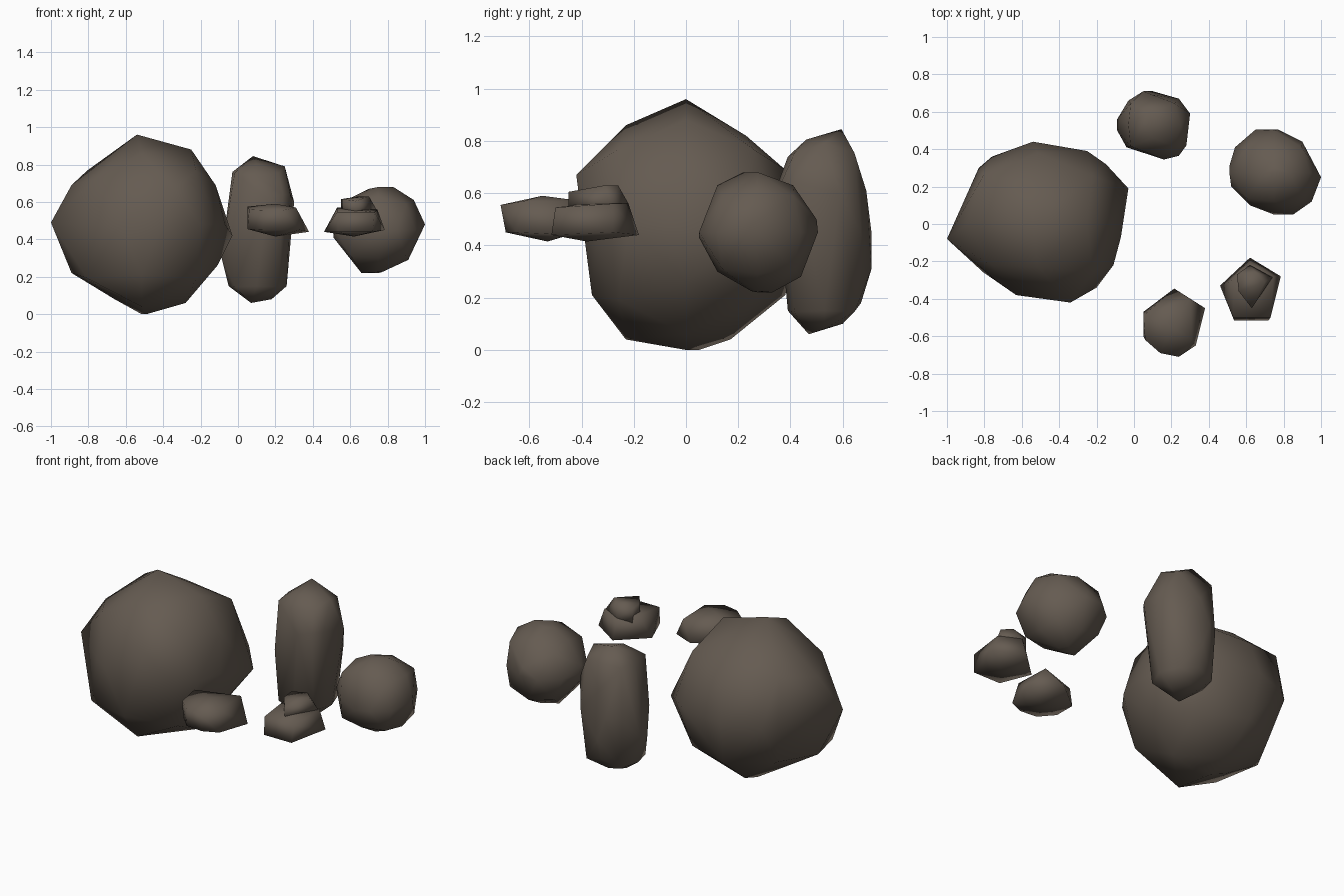
import bpy, bmesh
from itertools import product

stone = bpy.data.materials.new("dark_stone")
stone.diffuse_color = (0.13, 0.105, 0.083, 1)


def hull(name, points):
    """Smooth-shaded convex stone wrapped around a handful of points."""
    bm = bmesh.new()
    for p in points:
        bm.verts.new(p)
    bmesh.ops.remove_doubles(bm, verts=bm.verts[:], dist=0.01)
    bmesh.ops.convex_hull(bm, input=bm.verts[:])
    loose = [v for v in bm.verts if not v.link_faces]
    bmesh.ops.delete(bm, geom=loose, context='VERTS')
    bmesh.ops.recalc_face_normals(bm, faces=bm.faces[:])
    for f in bm.faces:
        f.smooth = True
    me = bpy.data.meshes.new(name)
    bm.to_mesh(me)
    bm.free()
    me.materials.append(stone)
    ob = bpy.data.objects.new(name, me)
    bpy.context.collection.objects.link(ob)
    return ob


def boulder(name, centre, half, bulge, front, side, top, extra=(), worn={}):
    """Stone from three outlines through its centre plus eight rounded corners.
    worn scales down single corners, keyed by their (x, y, z) signs."""
    cx, cy, cz = centre
    pts = [(x, cy, z) for x, z in front]
    pts += [(cx, y, z) for y, z in side]
    pts += [(x, y, cz) for x, y in top]
    pts += [tuple(c + s * h * b * worn.get(sg, 1) for c, s, h, b in zip(centre, sg, half, bulge))
            for sg in product((-1, 1), repeat=3)]
    hull(name, pts + list(extra))


# Large boulder
boulder("large_boulder", (-0.515, 0.0, 0.48), (0.485, 0.43, 0.48), (0.6, 0.6, 0.6),
        front=[(-0.89, 0.69), (-0.54, 0.96), (-0.25, 0.88), (-0.12, 0.69),
               (-0.11, 0.26), (-0.28, 0.06), (-0.49, 0.0), (-0.66, 0.08), (-0.89, 0.22)],
        side=[(-0.23, 0.86), (-0.36, 0.21), (-0.23, 0.04), (0.05, 0.0),
              (0.17, 0.04), (0.38, 0.21), (0.38, 0.69), (0.23, 0.82)],
        top=[(-0.83, 0.3), (-0.76, 0.36), (-0.54, 0.44), (-0.25, 0.39), (-0.15, 0.32),
             (-0.07, -0.07), (-0.11, -0.22), (-0.2, -0.34), (-0.63, -0.38), (-0.74, -0.3)],
        extra=[(-1.0, -0.08, 0.49), (-0.03, 0.19, 0.42), (-0.34, -0.42, 0.67)],
        worn={(-1, -1, 1): 0.85, (-1, 1, -1): 0.88})

# Tall standing stone
boulder("tall_stone", (0.1, 0.53, 0.45), (0.19, 0.185, 0.39), (0.62, 0.62, 0.78),
        front=[(-0.03, 0.76), (0.25, 0.79), (0.29, 0.6), (0.26, 0.15),
               (0.18, 0.08), (-0.05, 0.15), (-0.085, 0.3)],
        side=[(0.46, 0.805), (0.63, 0.77), (0.69, 0.61), (0.71, 0.31),
              (0.67, 0.18), (0.6, 0.1), (0.39, 0.15), (0.39, 0.74)],
        top=[(-0.03, 0.66), (0.05, 0.71), (0.24, 0.67), (0.05, 0.385), (-0.04, 0.41)],
        extra=[(0.08, 0.595, 0.845), (0.07, 0.47, 0.06), (0.16, 0.345, 0.62),
               (-0.09, 0.5, 0.31), (-0.09, 0.56, 0.31), (0.3, 0.59, 0.6),
               (0.28, 0.42, 0.64), (0.24, 0.365, 0.64)])

# Round stone
boulder("round_stone", (0.75, 0.275, 0.45), (0.245, 0.228, 0.23), (0.6, 0.6, 0.6),
        front=[(0.83, 0.68), (0.94, 0.61), (0.91, 0.29), (0.77, 0.225),
               (0.66, 0.22), (0.51, 0.41), (0.51, 0.49), (0.6, 0.62), (0.7, 0.67)],
        side=[(0.22, 0.68), (0.3, 0.67), (0.41, 0.63), (0.5, 0.5), (0.44, 0.28),
              (0.33, 0.22), (0.25, 0.225), (0.12, 0.3), (0.05, 0.43), (0.12, 0.63)],
        top=[(0.51, 0.31), (0.54, 0.41), (0.65, 0.505), (0.77, 0.505), (0.9, 0.44),
             (0.95, 0.12), (0.85, 0.05), (0.62, 0.1), (0.52, 0.2)],
        extra=[(1.0, 0.25, 0.48)])

# Flat chip
hull("flat_chip", [
    (0.05, -0.49, 0.575), (0.06, -0.62, 0.56), (0.14, -0.69, 0.555), (0.24, -0.71, 0.555),
    (0.31, -0.62, 0.57), (0.2, -0.55, 0.59), (0.3, -0.4, 0.57),
    (0.05, -0.47, 0.455), (0.05, -0.6, 0.455), (0.13, -0.68, 0.45), (0.24, -0.69, 0.45),
    (0.33, -0.65, 0.45), (0.38, -0.45, 0.44), (0.215, -0.345, 0.47), (0.2, -0.53, 0.415)])

# Knobbed chip: five-sided body with a wedge on top that slopes down at the back
hull("knobbed_chip", [
    (0.53, -0.5, 0.545), (0.73, -0.5, 0.545), (0.745, -0.28, 0.56), (0.62, -0.22, 0.56),
    (0.53, -0.3, 0.57), (0.46, -0.33, 0.44), (0.535, -0.515, 0.44), (0.72, -0.515, 0.44),
    (0.785, -0.28, 0.45), (0.62, -0.18, 0.44), (0.62, -0.38, 0.415)])
knob = [(0.55, -0.27, 0.615), (0.65, -0.26, 0.63), (0.7, -0.31, 0.63),
        (0.63, -0.45, 0.605), (0.56, -0.36, 0.615)]
hull("chip_knob", knob + [(x, y, 0.53) for x, y, z in knob]
     + [(0.62, -0.22, 0.56), (0.74, -0.285, 0.56)])
